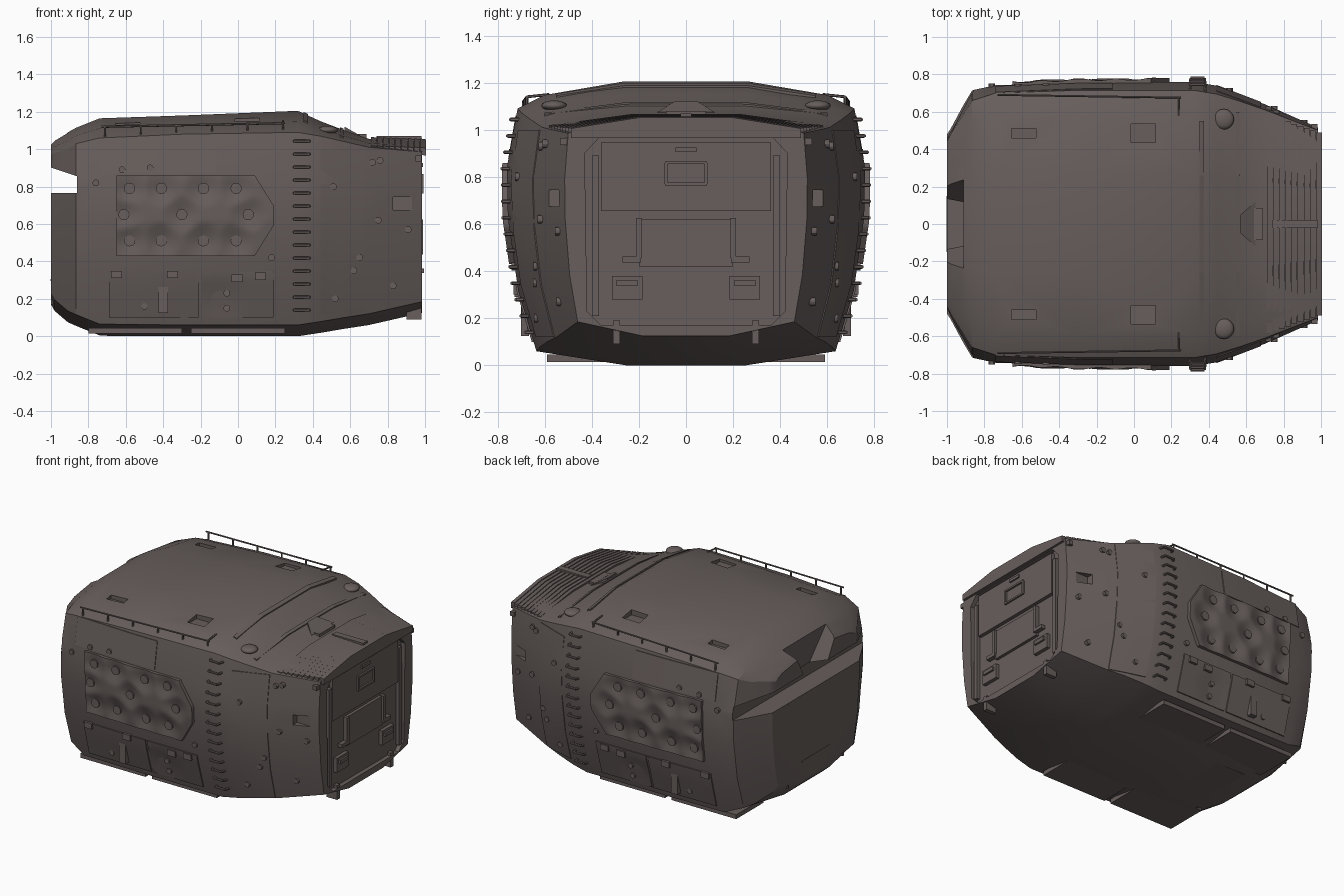
import bpy, bmesh, math
from mathutils import Vector

if "Cube" in bpy.data.objects:
    bpy.data.objects.remove(bpy.data.objects["Cube"])

def mat(name, c):
    m = bpy.data.materials.new(name)
    m.diffuse_color = (*c, 1)
    m.use_nodes = True
    m.node_tree.nodes["Principled BSDF"].inputs["Base Color"].default_value = m.diffuse_color
    return m
HULL = mat("warm_grey_hull", (0.135, 0.112, 0.106))

def finish(bm, name, angle=30):
    bmesh.ops.recalc_face_normals(bm, faces=bm.faces)
    me = bpy.data.meshes.new(name)
    bm.to_mesh(me); bm.free()
    ob = bpy.data.objects.new(name, me)
    bpy.context.collection.objects.link(ob)
    me.materials.append(HULL)
    if angle:
        smooth(ob, angle)
    return ob

def smooth(ob, angle=30):
    bpy.ops.object.select_all(action='DESELECT')
    ob.select_set(True)
    bpy.context.view_layer.objects.active = ob
    bpy.ops.object.shade_smooth_by_angle(angle=math.radians(angle))

# hull stations: x, widest, bottom z, bottom width, shoulder width, shoulder z, top z
ST = [(-1.0, .48, .17, .42, .44, .97, 1.03), (-.98, .51, .135, .45, .48, .98, 1.05),
      (-.91, .64, .075, .55, .59, 1.0, 1.09), (-.865, .715, .055, .60, .66, 1.03, 1.115),
      (-.74, .742, .005, .635, .70, 1.06, 1.165), (-.3, .755, 0, .635, .715, 1.08, 1.18),
      (.32, .76, 0, .635, .715, 1.09, 1.205), (.44, .74, .018, .62, .695, 1.07, 1.15),
      (.57, .69, .04, .59, .655, 1.04, 1.10), (.7, .64, .06, .55, .61, 1.01, 1.055),
      (.985, .515, .125, .46, .50, .985, 1.045)]

def station(x):
    for a, b in zip(ST, ST[1:]):
        if x <= b[0]:
            t = max(0, (x - a[0]) / (b[0] - a[0]))
            return [p + (q - p) * t for p, q in zip(a, b)]
    return ST[-1]

def half_ring(s):
    x, w, zb, wb, ws, zs, zt = s
    z0 = zb + .06
    side = [(wb + (w - wb) * k, z0 + t * (zs - z0)) for t, k in ((.25, .62), (.55, .97), (.76, 1))]
    return [(0, zb), (wb * .4, zb), (wb, z0)] + side + [(ws, zs), (ws * .84, zs + .5 * (zt - zs)), (ws * .37, zt), (0, zt)]

def side_y(x, z):
    pts = half_ring(station(x))[2:7]
    for (y0, z0), (y1, z1) in zip(pts, pts[1:]):
        if z <= z1:
            return y0 + (y1 - y0) * max(0, (z - z0) / (z1 - z0))
    return pts[-1][0]

def roof_z(x, y):
    pts = half_ring(station(x))[6:]
    for (y0, z0), (y1, z1) in zip(pts, pts[1:]):
        if abs(y) >= y1:
            return z1 + (z0 - z1) * (abs(y) - y1) / (y0 - y1)

def box(bm, c, s, mirror=False, slope=0):
    for sg in ((1, -1) if mirror else (1,)):
        vs = bmesh.ops.create_cube(bm, size=1)['verts']
        for v in vs:
            v.co = Vector((c[0] + v.co.x * s[0], sg * c[1] + v.co.y * s[1], c[2] + v.co.z * s[2] + v.co.x * s[0] * slope))

def prism(bm, poly, axis_pts):
    # same-count polygons joined into a closed solid
    a = [bm.verts.new(p) for p in poly]
    b = [bm.verts.new(p) for p in axis_pts]
    n = len(a)
    bm.faces.new(a); bm.faces.new(b[::-1])
    for i in range(n):
        bm.faces.new((a[i], b[i], b[(i + 1) % n], a[(i + 1) % n]))

def rod(bm, a, b, r, n=6):
    a, b = Vector(a), Vector(b)
    vs = bmesh.ops.create_cone(bm, cap_ends=True, segments=n, radius1=r, radius2=r, depth=(b - a).length)['verts']
    q = (b - a).to_track_quat('Z', 'Y')
    for v in vs:
        v.co = q @ v.co + (a + b) / 2

# hull loft
bm = bmesh.new()
rings = []
for s in ST:
    h = half_ring(s)
    full = h + [(-y, z) for y, z in h[-2:0:-1]]
    rings.append([bm.verts.new((s[0], y, z)) for y, z in full])
n = len(rings[0])
for a, b in zip(rings, rings[1:]):
    for i in range(n):
        bm.faces.new((a[i], a[(i + 1) % n], b[(i + 1) % n], b[i]))
bm.faces.new(rings[0]); bm.faces.new(rings[-1])
hull = finish(bm, "hull", 0)

# cutters: view slot, hood notch, roof, floor and rear recesses
bm = bmesh.new()
slot = [(-1.1, .765), (-.86, .765), (-.86, .855), (-1.1, .935)]
prism(bm, [(x, -1, z) for x, z in slot], [(x, 1, z) for x, z in slot])
for x, w, l in ((-.59, .05, .13), (.05, .10, .13)):
    box(bm, (x, .485, roof_z(x, .485)), (l, w, .05), True)
    box(bm, (-.58, .4, 0), (.13, .06, .06), True)if x < 0 else None
for x in (.88,):
    box(bm, (x, side_y(x, .7), .71), (.1, .05, .07), True)
door = [(-.36, .17), (.36, .17), (.42, .23), (.43, .9), (.37, .965), (-.37, .965), (-.43, .9), (-.42, .23)]
prism(bm, [(.955, y, z) for y, z in door], [(1.1, y, z) for y, z in door])
cut1 = finish(bm, "recess_cutter", 0)
bm = bmesh.new()
prism(bm, [(-1.1, -.3, 1.2), (-1.1, .3, 1.2), (-1.1, .1, .84), (-1.1, -.1, .84)],
      [(-.93, -.3, 1.2), (-.93, .3, 1.2), (-.87, .1, .84), (-.87, -.1, .84)])
cut2 = finish(bm, "notch_cutter", 0)
bpy.context.view_layer.objects.active = hull
for c in (cut1, cut2):
    m = hull.modifiers.new("cut", 'BOOLEAN')
    m.object, m.operation, m.solver = c, 'DIFFERENCE', 'EXACT'
    bpy.ops.object.modifier_apply(modifier="cut")
    bpy.data.objects.remove(c)
smooth(hull, 28)

# side skins that follow the hull, with a skirt into it
def patch(name, x0, xr, z0, z1, off, nu=8, nv=4):
    bm = bmesh.new()
    for sg in (-1, 1):
        g = []
        for j in range(nv + 1):
            z = z0 + (z1 - z0) * j / nv
            row = []
            for i in range(nu + 1):
                x = x0 + (xr(z) - x0) * i / nu
                row.append(bm.verts.new((x, sg * (side_y(x, z) + off(x, z)), z)))
            g.append(row)
        for j in range(nv):
            for i in range(nu):
                bm.faces.new((g[j][i], g[j][i + 1], g[j + 1][i + 1], g[j + 1][i]))
        rim = g[0] + [r[-1] for r in g[1:]] + g[-1][-2::-1] + [r[0] for r in g[-2:0:-1]]
        low = [bm.verts.new(v.co - Vector((0, sg * .04, 0))) for v in rim]
        for i in range(len(rim)):
            k = (i + 1) % len(rim)
            bm.faces.new((rim[i], rim[k], low[k], low[i]))
    return finish(bm, name, 40)

# quilted side panel with dents around buttons
BT = [(x, z) for x in (-.58, -.41, -.185, -.01) for z in (.79, .51)] + [(-.3, .65), (.055, .65), (-.61, .65)]
def quilt(x, z):
    d = min(math.hypot(x - a, z - b) for a, b in BT)
    return .024 - .028 * max(0, 1 - d / .1)
patch("quilted_side_panel", -.65, lambda z: .19 - .1 * max(0, abs(z - .645) / .215 - .25) / .75, .43, .86, quilt, 44, 24)
patch("lower_side_panel", -.69, lambda z: -.21, .1, .345, lambda x, z: .008)
patch("lower_side_panel_2", -.195, lambda z: .19, .1, .345, lambda x, z: .008 - .012 * max(0, 1 - math.hypot(x + .1, z - .2) / .15), 12, 8)
patch("upper_side_panel", -.74, lambda z: -.115, .875, 1.06, lambda x, z: .005)
patch("rear_side_panel", .44, lambda z: .68, .12, 1.0, lambda x, z: .005)

# buttons, rivets and latches on the sides
bm = bmesh.new()
RIV = [(-.76, .82), (-.62, .89), (-.47, .9), (.06, .74), (.18, .42), (.51, .8), (.75, .62), (.65, .42),
       (.62, .35), (.52, .2), (.83, .27), (.91, .57), (.72, .93), (.76, .94), (-.5, .16), (-.06, .15), (-.06, .23)]
for (x, z), r in [(p, .03) for p in BT] + [(p, .018) for p in RIV]:
    for sg in (-1, 1):
        y = side_y(x, z)
        rod(bm, (x, sg * (y - .02), z), (x, sg * (y + .014), z), r, 12)
for x, z in ((-.65, .33), (-.35, .33), (-.005, .31), (.12, .32)):
    box(bm, (x, side_y(x, z), z), (.06, .04, .04), True)
box(bm, (-.4, side_y(-.4, .23), .23), (.05, .035, .21), True)
finish(bm, "side_fittings")

# ladder rungs
bm = bmesh.new()
for i in range(14):
    z = .14 + i * .0695
    y = side_y(.34, z)
    for sg in (-1, 1):
        p = [(.297, sg * (y - .02), z), (.303, sg * (y + .024), z), (.377, sg * (y + .024), z), (.383, sg * (y - .02), z)]
        for a, b in zip(p, p[1:]):
            rod(bm, a, b, .008)
finish(bm, "ladder_rungs")

# roof rails
bm = bmesh.new()
for sg in (-1, 1):
    top = lambda x: Vector((x, sg * (.69 - .015 * (x + .72)), 1.12 + .02 * (x + .72)))
    rod(bm, top(-.73), top(.25), .006)
    for i in range(6):
        x = -.71 + i * .19
        rod(bm, top(x), top(x) - Vector((0, 0, .09)), .006)
    rod(bm, (.24, sg * .675, 1.14), (.24, sg * .58, 1.15), .006)
finish(bm, "roof_rails")

# roof domes and raised corner blocks
bm = bmesh.new()
for sg in (-1, 1):
    z = roof_z(.47, .56)
    vs = bmesh.ops.create_uvsphere(bm, u_segments=16, v_segments=8, radius=1)['verts']
    for v in vs:
        v.co = Vector((.48 + v.co.x * .055, sg * .56 + v.co.y * .055, z + v.co.z * .022))
finish(bm, "roof_lamps", 60)
bm = bmesh.new()
for x0, x1, w in ((.35, .375, .55), (.545, .565, .6)):
    ys = [-w, -.26, 0, .26, w]
    for a, b in zip(ys, ys[1:]):
        q = [(x, y) for x, y in ((x0, a), (x1, a), (x1, b), (x0, b))]
        prism(bm, [(x, y, roof_z(x, y) - .03) for x, y in q], [(x, y, roof_z(x, y) + .008) for x, y in q])
finish(bm, "roof_ribs")

# corrugated rear roof, centre wedge and fin
bm = bmesh.new()
for i in range(9):
    x = .71 + i * .033
    w = .585 - .35 * (x - .7)
    zc, ze = roof_z(x, 0) + .012, roof_z(x, 0) - .035
    prof = [(-w, ze), (-w * .4, zc), (w * .4, zc), (w, ze), (w, ze - .04), (-w, ze - .04)]
    prism(bm, [(x, y, z) for y, z in prof], [(x + .03, y, z - .005) for y, z in prof])
box(bm, (.86, 0, 1.06), (.24, .045, .02))
box(bm, (.665, 0, 1.065), (.045, .17, .03))
prism(bm, [(.57, -.05, 1.09), (.57, .05, 1.09), (.57, .05, 1.12), (.57, -.05, 1.12)],
      [(.65, -.12, 1.03), (.65, .12, 1.03), (.65, .12, 1.075), (.65, -.12, 1.075)])
finish(bm, "rear_roof")

# rear door: upper hatch with vision slot frame, hinges, steps
bm = bmesh.new()
box(bm, (.965, 0, .80), (.03, .72, .29))
for z in (.77, .86):
    box(bm, (.982, 0, z), (.02, .18, .012))
box(bm, (.982, .085, .815), (.02, .012, .09), True)
box(bm, (.98, 0, .915), (.02, .09, .02))
box(bm, (.963, 0, .52), (.025, .40, .2))
box(bm, (.975, .2, .54), (.03, .025, .17), True)
box(bm, (.975, .23, .45), (.03, .08, .025), True)
box(bm, (.97, .25, .33), (.025, .13, .1), True)
box(bm, (.985, .25, .35), (.02, .09, .025), True)
box(bm, (.97, .385, .55), (.025, .03, .68), True)
box(bm, (.94, .295, .14), (.08, .03, .1), True)
box(bm, (.965, .5, .95), (.03, .07, .03), True)
finish(bm, "rear_door")

# belly plates
bm = bmesh.new()
box(bm, (-.2, 0, .008), (1.0, .5, .012))
for x in (-.55, .0):
    box(bm, (x, .44, .03), (.5, .3, .03), True)
finish(bm, "belly_plates")

# nose seams
bm = bmesh.new()
box(bm, (-.995, .3, .46), (.012, .012, .58), True)
box(bm, (-.99, 0, .3), (.024, .3, .012))
finish(bm, "nose_seams")
